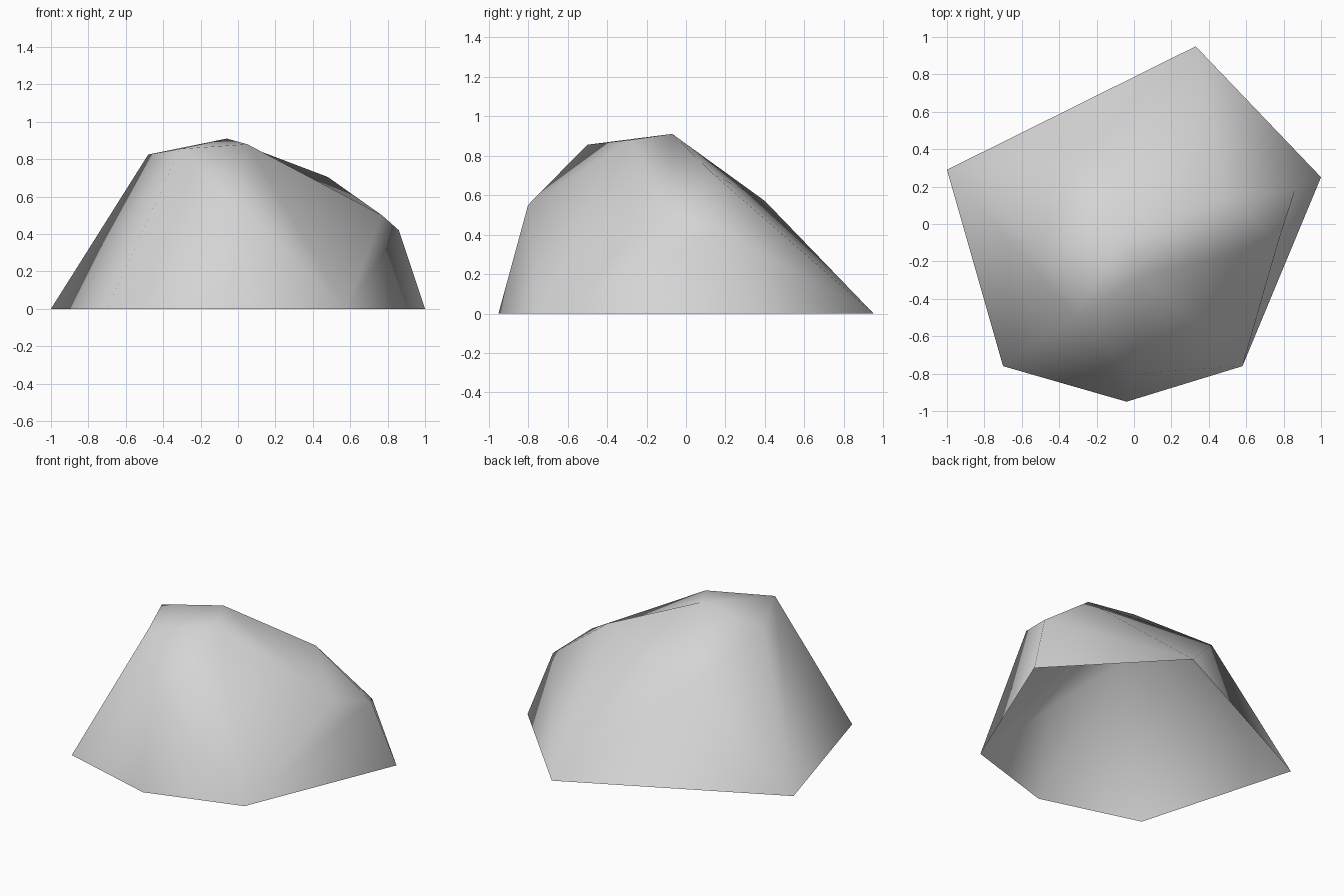
import bpy
import bmesh

cube = bpy.data.objects.get("Cube")
if cube:
    bpy.data.objects.remove(cube, do_unlink=True)

# Stone colour
stone = bpy.data.materials.new("stone_grey")
stone.use_nodes = True
GREY = (0.66, 0.66, 0.66, 1)
stone.diffuse_color = GREY
bsdf = stone.node_tree.nodes["Principled BSDF"]
bsdf.inputs["Base Color"].default_value = GREY
bsdf.inputs["Roughness"].default_value = 0.9

# Corners: lower case on the ground outline, upper case on the crown
corners = {
    "p": (-1, .29, 0), "q": (.33, .95, 0), "r": (1, .25, 0),
    "s": (.58, -.76, 0), "t": (-.04, -.95, 0), "u": (-.7, -.76, 0),
    "A": (-.06, -.07, .91), "B": (-.48, -.12, .825), "C": (-.31, -.5, .855),
    "K": (.05, -.28, .88), "E": (.48, .14, .705), "D": (.86, .18, .42),
    "G": (.77, -.1, .5), "F": (0, -.8, .55), "H": (-.28, .4, .57),
}

# Facets, grouped by side, each named by its corners
front = "utC tFC FKC tsF"
left_side = "FsK sGK sDG srD AKG AGE GDE"
back = "rqD DqE EqH AEH qpH"
right_side = "HpB BpC puC"
crown = "AHB ABC ACK"

bm = bmesh.new()
verts = {name: bm.verts.new(co) for name, co in corners.items()}
for side in (front, left_side, back, right_side, crown):
    for facet in side.split():
        bm.faces.new([verts[c] for c in facet])
bmesh.ops.recalc_face_normals(bm, faces=bm.faces)

# Keep the open shell facing outward
top = max(bm.faces, key=lambda f: f.calc_center_median().z)
if top.normal.z < 0:
    bmesh.ops.reverse_faces(bm, faces=bm.faces)
for face in bm.faces:
    face.smooth = True

mesh = bpy.data.meshes.new("boulder")
bm.to_mesh(mesh)
bm.free()
mesh.materials.append(stone)
boulder = bpy.data.objects.new("boulder", mesh)
bpy.context.collection.objects.link(boulder)
